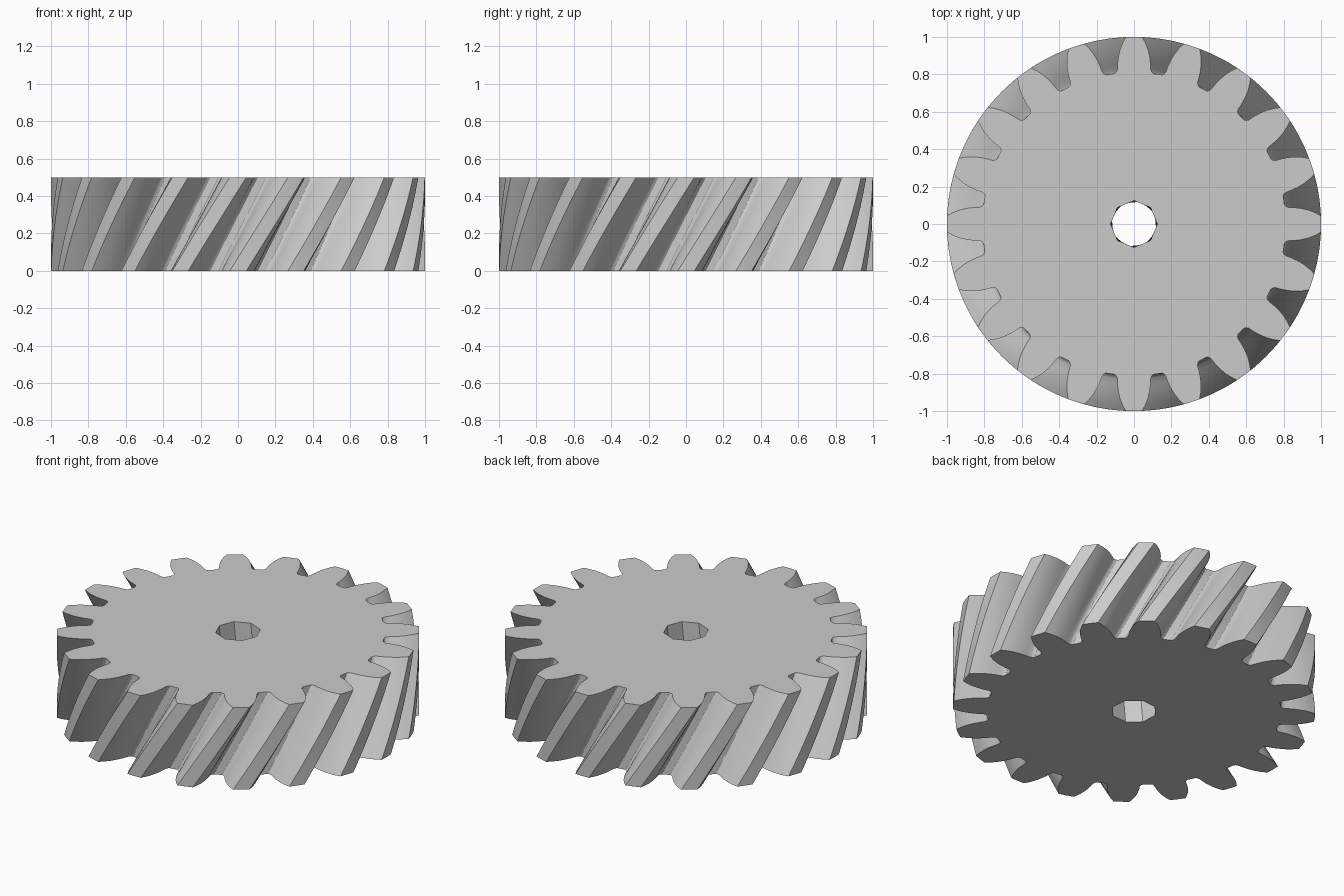
import bpy
import bmesh
from math import cos, sin, radians

cube = bpy.data.objects.get("Cube")
if cube:
    bpy.data.objects.remove(cube, do_unlink=True)

TEETH = 20
PITCH = 360 / TEETH
HEIGHT = 0.5
TWIST = 18
LAYERS = 12
BORE_SIDES = 8
BORE_RADIUS = 0.125

# Half of one tooth, tip to root: (radius, degrees from the tooth centre line)
FLANK = [(1.0, 2.55), (0.97, 3.6), (0.935, 4.6), (0.895, 5.4),
         (0.86, 5.9), (0.83, 6.2), (0.817, 6.7), (0.811, 7.4)]


def gear_outline():
    """Polar points of the toothed rim, anticlockwise."""
    tooth = [(r, -a) for r, a in reversed(FLANK)]
    tooth += [(1.0, 0)] + FLANK
    return [(r, a + i * PITCH) for i in range(TEETH) for r, a in tooth]


def twisted_wall(bm, outline, inward=False):
    """Sweep a polar outline up the axis while turning it; return the rings."""
    rings = []
    for k in range(LAYERS + 1):
        t = k / LAYERS
        turn = TWIST * (t - 1)
        rings.append([bm.verts.new((r * cos(radians(a + turn)),
                                    r * sin(radians(a + turn)),
                                    HEIGHT * t)) for r, a in outline])
    n = len(outline)
    for low, high in zip(rings, rings[1:]):
        for i in range(n):
            j = (i + 1) % n
            quad = [low[i], low[j], high[j], high[i]]
            bm.faces.new(quad[::-1] if inward else quad)
    return rings


def cap(bm, loops, up):
    """Fill between the rim and the bore with a flat face."""
    edges = [bm.edges.get((loop[i - 1], loop[i]))
             for loop in loops for i in range(len(loop))]
    made = bmesh.ops.triangle_fill(bm, edges=edges, use_beauty=True)
    for f in made["geom"]:
        if isinstance(f, bmesh.types.BMFace):
            f.normal_update()
            if (f.normal.z > 0) != up:
                f.normal_flip()


# Gear body: helical rim, twisted polygonal bore and two flat ends
bm = bmesh.new()
bore = [(BORE_RADIUS, i * 360 / BORE_SIDES) for i in range(BORE_SIDES)]
rim_rings = twisted_wall(bm, gear_outline())
bore_rings = twisted_wall(bm, bore, inward=True)
cap(bm, (rim_rings[0], bore_rings[0]), up=False)
cap(bm, (rim_rings[-1], bore_rings[-1]), up=True)

mesh = bpy.data.meshes.new("helical_gear")
bm.to_mesh(mesh)
bm.free()
gear = bpy.data.objects.new("helical_gear", mesh)
bpy.context.collection.objects.link(gear)

# Plain grey metal
grey = bpy.data.materials.new("light_grey")
grey.use_nodes = True
colour = (0.6, 0.6, 0.6, 1)
grey.diffuse_color = colour
grey.node_tree.nodes["Principled BSDF"].inputs["Base Color"].default_value = colour
mesh.materials.append(grey)

# Smooth flanks, crisp tips and ends
bpy.ops.object.select_all(action="DESELECT")
gear.select_set(True)
bpy.context.view_layer.objects.active = gear
bpy.ops.object.shade_smooth_by_angle(angle=radians(30))
